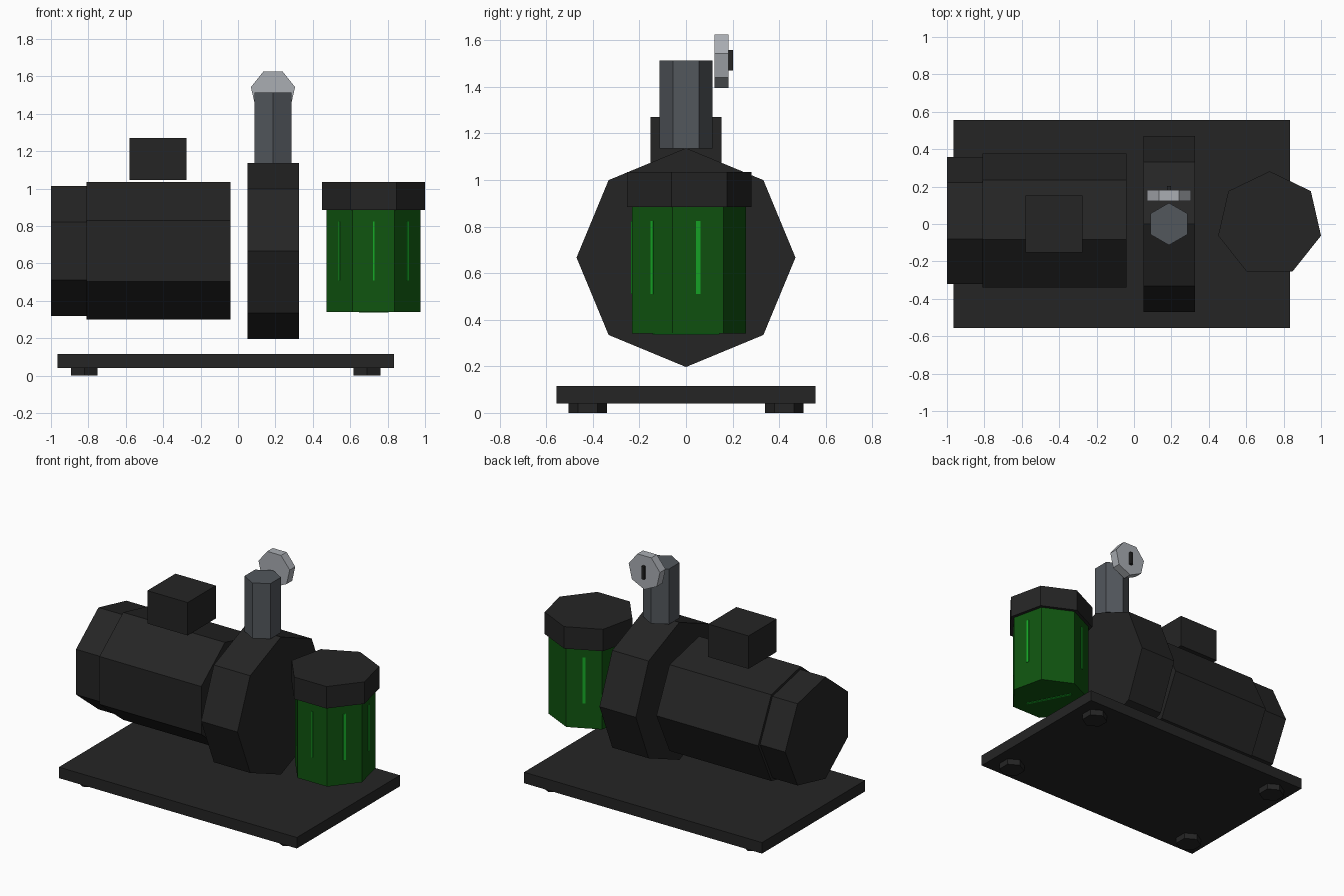
import bpy, math
from mathutils import Matrix, Vector

if "Cube" in bpy.data.objects:
    bpy.data.objects.remove(bpy.data.objects["Cube"])


def mat(name, rgb):
    m = bpy.data.materials.new(name)
    m.diffuse_color = (*rgb, 1)
    m.use_nodes = True
    m.node_tree.nodes["Principled BSDF"].inputs["Base Color"].default_value = m.diffuse_color
    return m


BLACK = mat("black paint", (0.018, 0.018, 0.018))
STEEL = mat("steel grey", (0.085, 0.095, 0.108))
SILVER = mat("silver", (0.40, 0.42, 0.45))
GREEN = mat("dark green", (0.005, 0.09, 0.005))
BRIGHT = mat("bright green", (0.008, 0.40, 0.02))


def add(name, verts, faces, m):
    me = bpy.data.meshes.new(name)
    me.from_pydata(verts, [], faces)
    me.materials.append(m)
    ob = bpy.data.objects.new(name, me)
    bpy.context.collection.objects.link(ob)
    return ob


def prism(name, n, r, axis, lo, hi, centre, start, m):
    """n-sided prism along axis; centre and start angle lie in the cross plane."""
    def place(u, v, w):
        return {"x": (w, u, v), "y": (u, w, v), "z": (u, v, w)}[axis]
    verts = []
    for w in (lo, hi):
        for i in range(n):
            a = math.radians(start) + math.tau * i / n
            verts.append(place(centre[0] + r * math.cos(a), centre[1] + r * math.sin(a), w))
    faces = [tuple(range(n))[::-1], tuple(range(n, 2 * n))]
    faces += [(i, (i + 1) % n, n + (i + 1) % n, n + i) for i in range(n)]
    if axis == "y":                       # mirrored frame, so flip the winding
        faces = [f[::-1] for f in faces]
    return add(name, verts, faces, m)


def box(name, centre, size, m, turn=0):
    rot = Matrix.Rotation(math.radians(turn), 3, "Z")
    verts = [Vector(centre) + rot @ Vector((x * size[0], y * size[1], z * size[2])) / 2
             for z in (-1, 1) for x, y in ((-1, -1), (1, -1), (1, 1), (-1, 1))]
    faces = [(3, 2, 1, 0), (4, 5, 6, 7)] + [(i, (i + 1) % 4, 4 + (i + 1) % 4, 4 + i) for i in range(4)]
    return add(name, verts, faces, m)


# Base plate and feet
box("base_plate", (-0.065, 0, 0.078), (1.80, 1.114, 0.075), BLACK)
for x in (-0.822, 0.69):
    for y in (-0.4225, 0.4225):
        prism("foot", 6, 0.083, "z", 0, 0.041, (x, y), 90, BLACK)

# Motor, end cap, terminal box and pump housing
prism("motor_body", 7, 0.377, "x", -0.81, -0.04, (0, 0.667), 0, BLACK)
prism("motor_end_cap", 7, 0.357, "x", -1.0, -0.81, (0, 0.667), 0, BLACK)
box("terminal_box", (-0.427, 0, 1.158), (0.305, 0.304, 0.225), BLACK)
prism("pump_housing", 8, 0.47, "x", 0.05, 0.325, (0, 0.667), 0, BLACK)

# Outlet pipe and gauge
prism("outlet_pipe", 6, 0.113, "z", 1.135, 1.513, (0.187, 0), 90, STEEL)
prism("gauge", 7, 0.121, "y", 0.123, 0.183, (0.187, 1.516), -90, SILVER)
box("gauge_needle", (0.187, 0.192, 1.515), (0.02, 0.02, 0.088), BLACK)

# Filter jar and lid
JX = 0.725
prism("filter_jar", 7, 0.2585, "z", 0.34, 0.89, (JX, 0), 90, GREEN)
prism("filter_lid", 7, 0.282, "z", 0.885, 1.035, (JX, 0), 90, BLACK)

# Bright sight strips on the jar sides and underside
apothem = 0.2585 * math.cos(math.pi / 7)
for k, width in ((0, 0.018), (2, 0.016), (3, 0.008), (4, 0.008), (5, 0.008), (6, 0.016)):
    deg = 90 / 7 + k * 360 / 7
    a = math.radians(deg)
    box("sight_strip", (JX + apothem * math.cos(a), apothem * math.sin(a), 0.667),
        (0.006, width, 0.315), BRIGHT, deg)
box("bottom_strip", (JX, 0, 0.34), (0.315, 0.016, 0.006), BRIGHT, 117)
